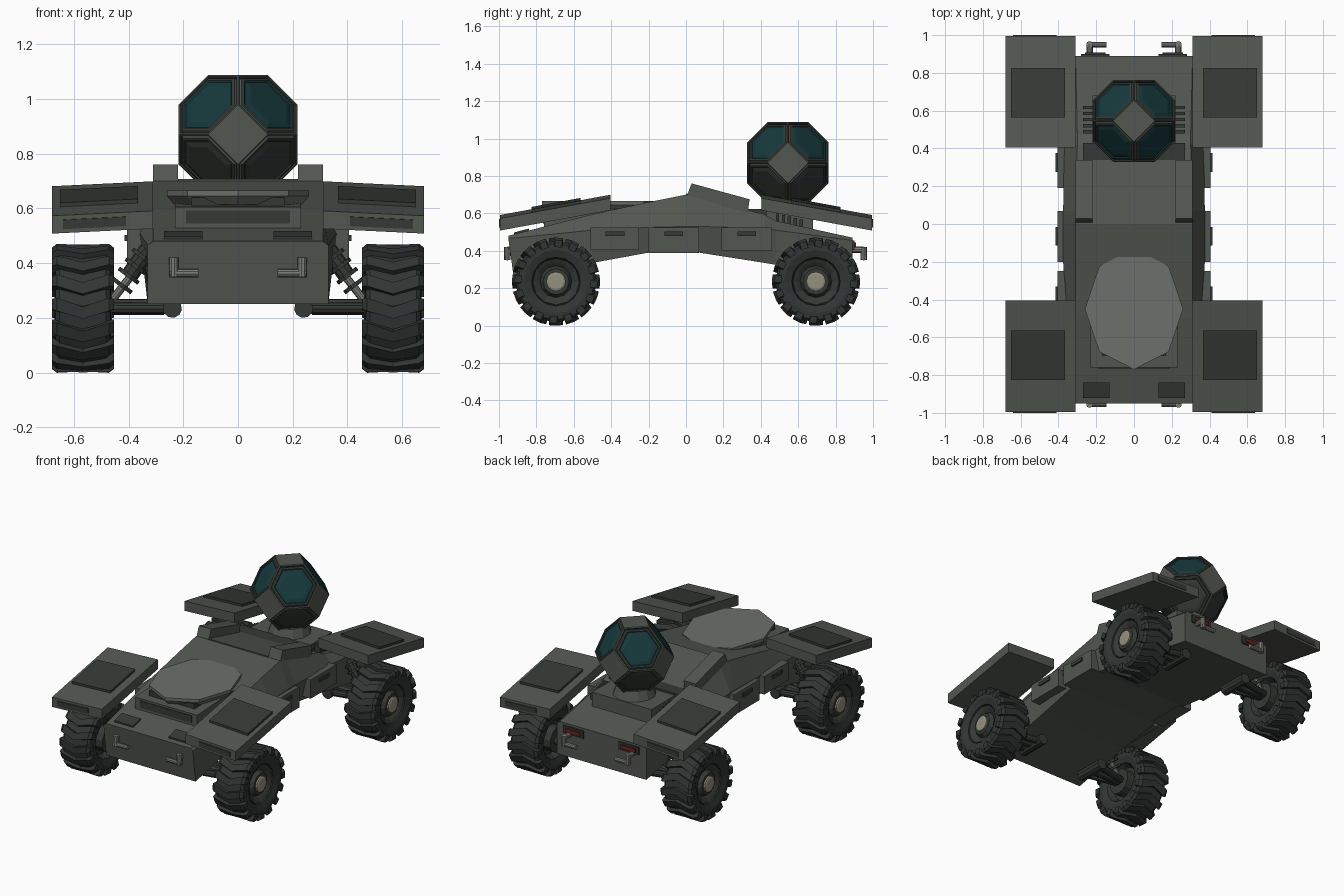
import bpy, bmesh
from math import sin, cos, pi
from mathutils import Vector
from itertools import permutations, product

if "Cube" in bpy.data.objects:
    bpy.data.objects.remove(bpy.data.objects["Cube"])


def material(name, r, g, b):
    m = bpy.data.materials.new(name)
    m.diffuse_color = (r, g, b, 1)
    m.use_nodes = True
    m.node_tree.nodes["Principled BSDF"].inputs["Base Color"].default_value = m.diffuse_color
    return m


BODY = material("olive_grey", .085, .095, .08)
DARK = material("dark_grey", .035, .042, .036)
PALE = material("pale_grey", .15, .165, .15)
TYRE = material("rubber", .03, .036, .033)
METAL = material("metal", .2, .2, .18)
HUB = material("tan_hub", .3, .28, .21)
GLASS = material("teal_glass", .008, .04, .045)
RED = material("red_lamp", .15, .015, .01)


def build(name, verts, faces, mat, mirror=False):
    me = bpy.data.meshes.new(name)
    me.from_pydata(verts, [], faces)
    bm = bmesh.new()
    bm.from_mesh(me)
    bmesh.ops.recalc_face_normals(bm, faces=bm.faces)
    bm.to_mesh(me)
    bm.free()
    me.materials.append(mat)
    ob = bpy.data.objects.new(name, me)
    bpy.context.collection.objects.link(ob)
    if mirror:
        ob.modifiers.new("mirror", 'MIRROR')
    return ob


def loft(name, rings, mat, mirror=False):
    """Skin equal-length closed rings and cap both ends."""
    n = len(rings[0])
    faces = [tuple(range(n)), tuple(range((len(rings) - 1) * n, len(rings) * n))]
    for k in range(len(rings) - 1):
        for i in range(n):
            j = (i + 1) % n
            faces.append((k * n + i, k * n + j, (k + 1) * n + j, (k + 1) * n + i))
    return build(name, [v for r in rings for v in r], faces, mat, mirror)


def plate(name, x, y, top, bottom, mat, mirror=False):
    """Box whose top and bottom heights are functions of x and y."""
    corners = [(x[0], y[0]), (x[1], y[0]), (x[1], y[1]), (x[0], y[1])]
    return loft(name, [[(a, b, f(a, b)) for a, b in corners] for f in (bottom, top)], mat, mirror)


def box(name, x, y, z, mat, mirror=False):
    return plate(name, x, y, lambda a, b: z[1], lambda a, b: z[0], mat, mirror)


def rod(name, p, q, r, mat, mirror=True, segs=10, r2=None):
    p, q = Vector(p), Vector(q)
    d = (q - p).normalized()
    u = d.orthogonal().normalized()
    w = d.cross(u)
    angles = [2 * pi * i / segs for i in range(segs)]
    return loft(name, [[c + s * (u * cos(a) + w * sin(a)) for a in angles]
                       for c, s in ((p, r), (q, r2 or r))], mat, mirror)


# Hull: y, bottom, shoulder and top heights, then bottom, shoulder and top half widths
sections = [(-.95, .25, .465, .48, .33, .33, .31), (-.5, .335, .51, .595, .33, .36, .31),
            (-.2, .39, .525, .66, .34, .375, .31), (0, .39, .53, .70, .34, .375, .31),
            (.07, .39, .53, .68, .34, .375, .31), (.42, .335, .52, .595, .33, .37, .30),
            (.48, .325, .51, .56, .33, .36, .30), (.89, .25, .455, .47, .33, .33, .31)]
rings = []
for y, zb, zm, zt, xb, xm, xt in sections:
    yb = y + .03 if y == -.95 else y
    rings.append([(-xb, yb, zb), (xb, yb, zb), (xm, y, zm), (xt, y, zt), (-xt, y, zt), (-xm, y, zm)])
loft("hull", rings, BODY)

# Sloping roof panel with side rails
slope = lambda x, y: .702 - .25 * y
plate("roof_panel", (-.22, .22), (0, .34), lambda x, y: slope(x, y) + .005, lambda x, y: slope(x, y) - .04, BODY)
loft("roof_rail", [[(x, 0, .68), (x, .03, .76), (x, .34, .675), (x, .33, .60)] for x in (.22, .31)], BODY, True)

# Hood stack, dish and lamps
rise = lambda x, y: .605 + .05 * (y + .76)
plate("hood_intake", (-.23, .23), (-.76, -.35), rise, lambda x, y: .5, BODY)
box("intake_grille", (-.19, .19), (-.764, -.7), (.545, .592), DARK)
box("dish_mount", (-.17, .17), (-.70, -.25), (.56, .64), DARK)
loft("dish", [[(.26 * s * sin(k * pi / 4), -.45 + .32 * s * cos(k * pi / 4), z) for k in range(8)]
              for s, z in ((.9, .615), (1, .645), (1, .665))], PALE)
hood = lambda x, y: .48 + .115 * (y + .95) / .45
plate("headlamp_slot", (.13, .27), (-.92, -.84), lambda x, y: hood(x, y) + .01,
      lambda x, y: hood(x, y) - .02, DARK, True)
box("tail_lamp_housing", (.13, .28), (.87, .90), (.405, .455), DARK, True)
box("tail_lamp", (.15, .26), (.88, .908), (.417, .443), RED, True)

# L-shaped tow hooks on both ends
for end, y0, y1 in (("front", -.91, -.955), ("rear", .88, .95)):
    rod(end + "_hook_stub", (.235, y0, .405), (.235, y1, .405), .017, METAL)
    rod(end + "_hook_post", (.235, y1, .42), (.235, y1, .35), .018, METAL)
    rod(end + "_hook_bar", (.25, y1, .363), (.145, y1, .363), .015, METAL)

# Fenders, tilted down toward the ends and slightly outward
fend = lambda x, y: .70 - .11 * (abs(y) - .4) / .6 - .018 * (x - .31) / .37
for end, s in (("front", -1), ("rear", 1)):
    plate(end + "_fender", (.31, .68), (s * .405, s * .995), fend, lambda x, y: fend(x, y) - .065, BODY, True)
    plate(end + "_fender_panel", (.365, .65), (s * .565, s * .825),
          lambda x, y: fend(x, y) + .015, lambda x, y: fend(x, y) - .01, DARK, True)
    plate(end + "_fender_slot", (.41, .64), (s * .96, s * 1.0),
          lambda x, y: fend(x, y) - .016, lambda x, y: fend(x, y) - .05, DARK, True)

# Side lockers with recessed handles
for k, (y0, y1, z0) in enumerate(((-.51, -.25, .405), (-.2, .07, .388), (.19, .46, .40))):
    box(f"locker_{k}", (.31, .405), (y0, y1), (z0, .525), BODY, True)
    m = (y0 + y1) / 2
    box(f"locker_handle_{k}", (.39, .415), (m - .05, m + .05), (.48, .503), DARK, True)

# Rear deck vents and turret base
box("deck_vent", (-.27, .27), (.34, .43), (.54, .622), DARK)
box("turret_base", (-.22, .22), (.42, .68), (.5, .61), BODY)
for k in range(5):
    y = .48 + .032 * k
    box(f"louver_{k}", (-.27, .27), (y, y + .018), (.5, .60 - .008 * k), DARK)
rod("turret_neck", (0, .545, .59), (0, .545, .67), .14, BODY, False, 12, .11)

# Turret: truncated octahedron with framed, sunken hexagon windows
pts = {p for a, b in product((-1, 1), repeat=2) for p in permutations((0, a, 2 * b))}
bm = bmesh.new()
for p in sorted(pts):
    bm.verts.new(Vector(p) * .109)
bmesh.ops.convex_hull(bm, input=bm.verts)
bmesh.ops.dissolve_limit(bm, angle_limit=.02, verts=bm.verts, edges=bm.edges)
hexes = [f for f in bm.faces if len(f.verts) == 6]
for thick, depth, mats in ((.008, 0, (0, 0)), (.006, -.012, (2, 2)), (.005, .012, (0, 0)),
                           (.012, .002, (2, 2)), (.006, -.004, (1, 2)), (.025, .006, (1, 2))):
    ret = bmesh.ops.inset_individual(bm, faces=hexes, thickness=thick, depth=depth)
    for f in ret["faces"]:
        f.normal_update()
        f.material_index = mats[0] if f.calc_center_median().z > 0 else mats[1]
for f in hexes:
    f.material_index = 1 if f.calc_center_median().z > 0 else 2
me = bpy.data.meshes.new("turret")
bm.to_mesh(me)
bm.free()
for m in (BODY, GLASS, DARK):
    me.materials.append(m)
turret = bpy.data.objects.new("turret", me)
turret.location = (0, .545, .87)
bpy.context.collection.objects.link(turret)

# Wheels (mirrored pairs): tyre, chevron lugs, rim and hub; then suspension
CX, CZ, N = .567, .235, 16


def spot(cy, x, r, a):
    return (CX + x, cy - r * cos(a), CZ + r * sin(a))


def spin(name, cy, profile, mat, segs=N):
    return loft(name, [[spot(cy, x, r, 2 * pi * i / segs) for i in range(segs)] for x, r in profile], mat, True)


for end, cy in (("front", -.695), ("rear", .695)):
    spin(end + "_tyre", cy, [(-.05, .11), (-.09, .13), (-.103, .17), (-.1, .205), (-.085, .218),
                             (.085, .218), (.1, .205), (.103, .17), (.09, .13), (.06, .125)], TYRE)
    verts, faces = [], []
    for k in range(N):
        a = 2 * pi * k / N
        for side in (-1, 1):
            b = len(verts)
            # each half lug runs from the centre line out and over the shoulder
            for x, ri, ro, sh, w in ((0, .205, .234, -.07, .11), (.095, .20, .236, .06, .12), (.113, .185, .222, .07, .10)):
                verts += [spot(cy, side * x, r, a + sh + t) for r, t in ((ri, -w), (ro, -w * .85), (ro, w * .85), (ri, w))]
            faces += [(b, b + 1, b + 2, b + 3), (b + 8, b + 9, b + 10, b + 11)]
            for o in (b, b + 4):
                faces += [(o + i, o + (i + 1) % 4, o + 4 + (i + 1) % 4, o + 4 + i) for i in range(4)]
    build(end + "_tyre_lugs", verts, faces, TYRE, True)
    spin(end + "_rim", cy, [(.0, .125), (.085, .125), (.075, .105), (.06, .085), (.085, .07), (.085, .05)], DARK, 12)
    spin(end + "_hub", cy, [(.06, .052), (.095, .052), (.1, .042)], HUB, 12)
    rod(end + "_axle", (.27, cy, .24), (.54, cy, .24), .03, DARK)
    rod(end + "_axle_flange", (.46, cy, .235), (.53, cy, .235), .085, DARK, segs=12)
    for dy in (-.07, .07):
        rod(end + "_control_arm", (.24, cy + dy, .235), (.47, cy + dy * .3, .235), .022, DARK)
    rod(end + "_arm_pivot", (.24, cy - .1, .235), (.24, cy + .1, .235), .035, DARK)
    rod(end + "_shock_rod", (.37, cy, .38), (.46, cy, .265), .015, METAL)
    rod(end + "_shock_body", (.33, cy, .45), (.40, cy, .35), .032, DARK)
    for k in range(4):
        p = Vector((.345, cy, .43)).lerp(Vector((.42, cy, .325)), k / 3)
        rod(f"{end}_spring_coil_{k}", p, p + Vector((.009, 0, -.012)), .045, DARK)
